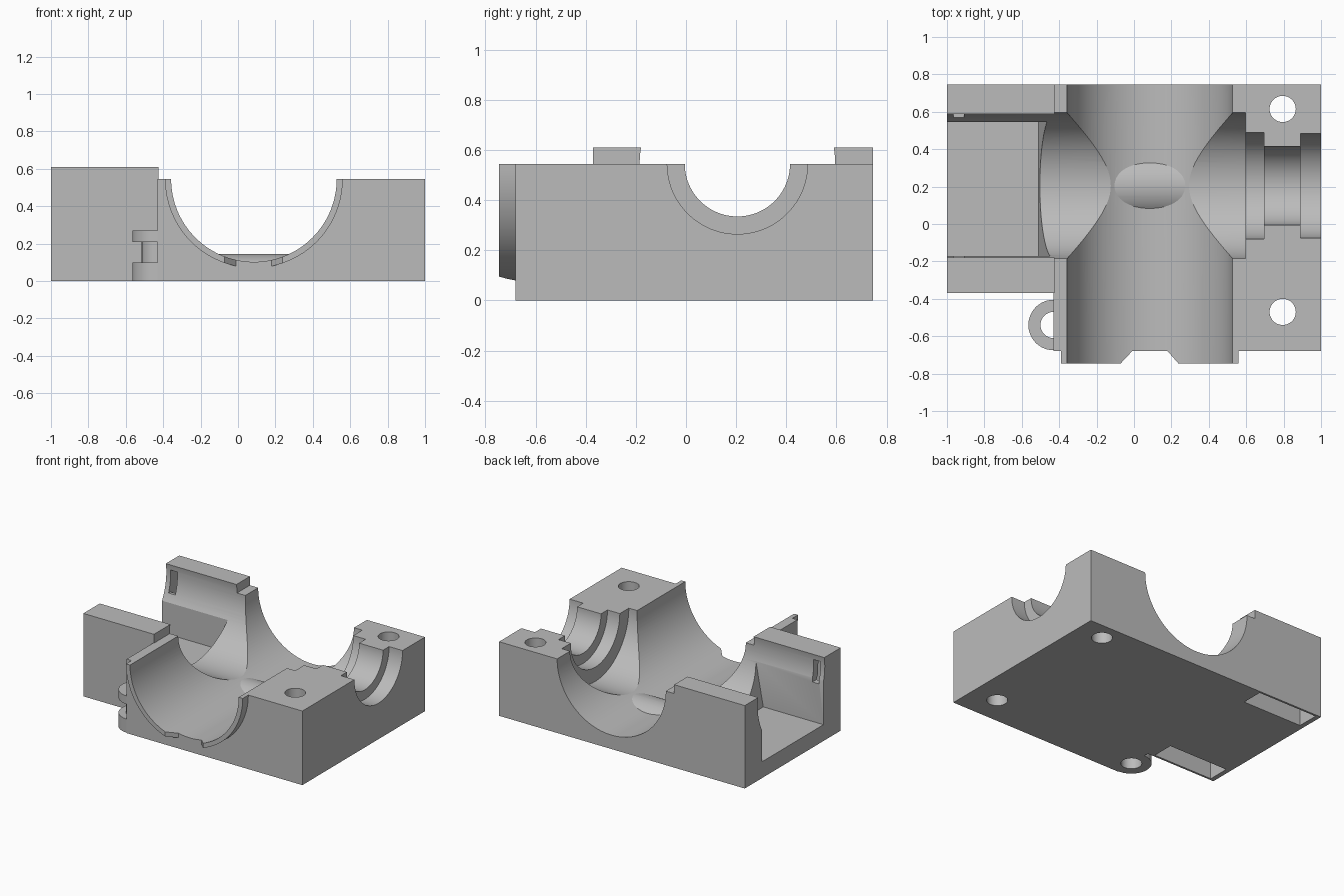
import bpy, math
from mathutils import Vector

if "Cube" in bpy.data.objects:
    bpy.data.objects.remove(bpy.data.objects["Cube"])

grey = bpy.data.materials.new("plain grey")
grey.use_nodes = True
grey.diffuse_color = (0.5, 0.5, 0.5, 1)
grey.node_tree.nodes["Principled BSDF"].inputs["Base Color"].default_value = (0.5, 0.5, 0.5, 1)

MAP = {"X": lambda a, b, t: (t, a, b),
       "Y": lambda a, b, t: (a, t, b),
       "Z": lambda a, b, t: (a, b, t)}


def prism(name, axis, profile, lo, hi):
    """Extrude a closed 2D profile along one axis."""
    import bmesh
    bm = bmesh.new()
    bottom = [bm.verts.new(MAP[axis](a, b, lo)) for a, b in profile]
    top = [bm.verts.new(MAP[axis](a, b, hi)) for a, b in profile]
    bm.faces.new(bottom)
    bm.faces.new(top)
    n = len(profile)
    for i in range(n):
        j = (i + 1) % n
        bm.faces.new((bottom[i], bottom[j], top[j], top[i]))
    bmesh.ops.recalc_face_normals(bm, faces=bm.faces)
    mesh = bpy.data.meshes.new(name)
    bm.to_mesh(mesh)
    bm.free()
    mesh.materials.append(grey)
    ob = bpy.data.objects.new(name, mesh)
    bpy.context.scene.collection.objects.link(ob)
    return ob


def box(name, x0, x1, y0, y1, z0, z1):
    return prism(name, "Z", [(x0, y0), (x1, y0), (x1, y1), (x0, y1)], z0, z1)


def rod(name, axis, centre, r, lo, hi, n=96):
    ring = [(centre[0] + r * math.cos(math.tau * i / n),
             centre[1] + r * math.sin(math.tau * i / n)) for i in range(n)]
    return prism(name, axis, ring, lo, hi)


def combine(target, tool, operation):
    mod = target.modifiers.new("cut", "BOOLEAN")
    mod.solver = "EXACT"
    mod.operation = operation
    mod.object = tool
    graph = bpy.context.evaluated_depsgraph_get()
    mesh = bpy.data.meshes.new_from_object(target.evaluated_get(graph))
    target.modifiers.clear()
    target.data = mesh
    bpy.data.objects.remove(tool)


def cut(target, tool):
    combine(target, tool, "DIFFERENCE")


def add(target, tool):
    combine(target, tool, "UNION")


TOP = 0.545
PIPE = (0.085, TOP)    # front-to-back bore centre, x and z
SHAFT = (0.205, TOP)   # side-to-side bore centre, y and z
EAR = (-0.43, -0.54)

# Main block, raised side arm and front lip
body = box("housing_half", -0.43, 1, -0.68, 0.745, 0, TOP)
add(body, box("side_arm", -1, -0.425, -0.37, 0.745, 0, 0.61))
lip = rod("lip", "Y", PIPE, 0.475, -0.745, -0.6)
cut(lip, box("lip_trim", -1, 1, -1, 0, TOP, 2))
cut(lip, prism("lip_gap", "Z", [(-0.085, -0.76), (0.25, -0.76), (0.18, -0.68), (-0.01, -0.68)], -1, 0.3))
add(body, lip)

# Grooved screw ear
for r, lo, hi in ((0.135, 0, 0.1), (0.085, 0.09, 0.22), (0.135, 0.21, 0.27)):
    add(body, rod("ear", "Z", EAR, r, lo, hi, 48))

# Side channel with a sloping inner end
cut(body, prism("channel", "Y", [(-1.1, 0.12), (-0.51, 0.12), (-0.43, TOP), (-0.43, 0.7), (-1.1, 0.7)],
                -0.17, 0.545))

# Large bores and stepped bearing seat
cut(body, rod("pipe_bore", "Y", PIPE, 0.4425, -1, 1, 128))
for r, lo, hi in ((0.39, -1.1, 0.595), (0.285, 0.5, 0.695), (0.21, 0.6, 1.1), (0.28, 0.89, 1.1)):
    cut(body, rod("shaft_bore", "X", SHAFT, r, lo, hi))

# Screw holes
for y in (0.615, -0.47):
    cut(body, rod("screw_hole", "Z", (0.795, y), 0.07, -0.1, 1, 48))
cut(body, rod("ear_hole", "Z", EAR, 0.07, -0.1, 0.28, 48))

# Hollow pockets inside both arm walls, each with a small window
pocket = [(0.57, -0.1), (0.57, 0.36), (0.61, 0.45), (0.615, 0.58), (0.73, 0.58), (0.73, -0.1)]
for mirrored in (False, True):
    def flip(y):
        return 0.375 - y if mirrored else y
    cut(body, prism("pocket", "X", [(flip(y), z) for y, z in pocket], -0.965, -0.48))
    y0, y1 = sorted((flip(0.5), flip(0.65)))
    cut(body, box("window", -0.965, -0.91, y0, y1, 0.41, 0.57))

# Low rounded rib on the floor of the crossing
rib = [(0.205 + 0.196 * math.sin(t), -0.051 + 0.196 * math.cos(t))
       for t in [math.radians(-50 + 100 * i / 24) for i in range(25)]]
add(body, prism("rib", "X", rib, -0.11, 0.28))

# Smooth bores, keep sharp edges
bpy.ops.object.select_all(action="DESELECT")
body.select_set(True)
bpy.context.view_layer.objects.active = body
bpy.ops.object.shade_smooth_by_angle(angle=math.radians(20))
